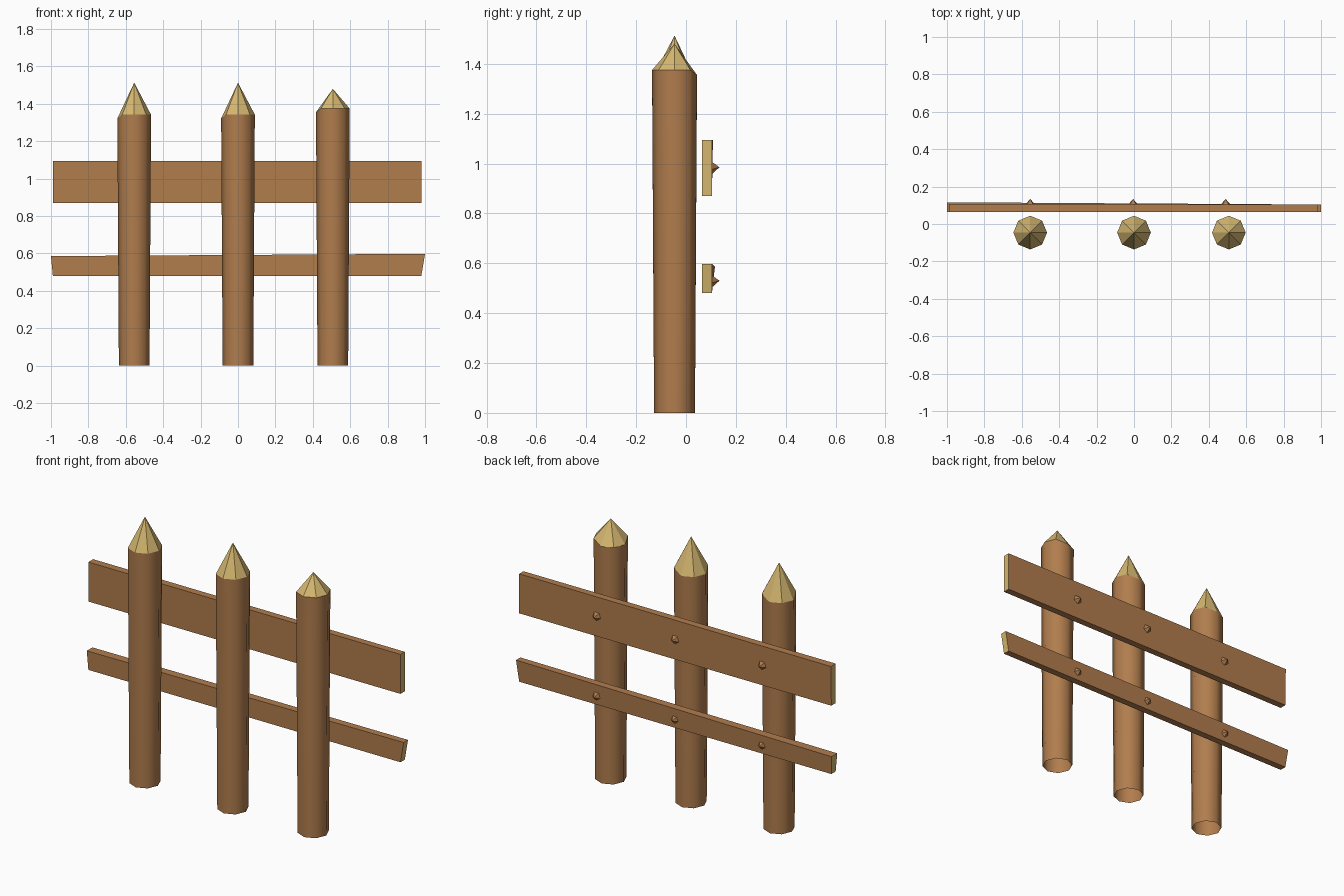
import bpy, bmesh, math
from mathutils import Vector

if "Cube" in bpy.data.objects:
    bpy.data.objects.remove(bpy.data.objects["Cube"])


def material(name, rgb):
    m = bpy.data.materials.new(name)
    m.diffuse_color = (*rgb, 1)
    m.use_nodes = True
    m.node_tree.nodes["Principled BSDF"].inputs["Base Color"].default_value = m.diffuse_color
    return m


BARK = material("brown_wood", (0.44, 0.205, 0.075))
CUT = material("pale_cut_wood", (0.66, 0.47, 0.16))


def finish(bm, name):
    me = bpy.data.meshes.new(name)
    bm.to_mesh(me)
    bm.free()
    me.materials.append(BARK)
    me.materials.append(CUT)
    ob = bpy.data.objects.new(name, me)
    bpy.context.collection.objects.link(ob)
    return ob


# Octagonal post, open underneath, with a sharpened pale tip
def post(name, x, rim_z, tip_z):
    bm = bmesh.new()
    low, high = [], []
    for i in range(8):
        a = math.tau * i / 8
        c, s = math.cos(a), math.sin(a)
        dip = 0.02 if i in (2, 3, 4) else 0  # rim is cut lower at back left
        low.append(bm.verts.new((x + 0.082 * c, -0.046 + 0.082 * s, 0)))
        high.append(bm.verts.new((x + 0.09 * c, -0.046 + 0.09 * s, rim_z - dip)))
    tip = bm.verts.new((x, -0.046, tip_z))
    for i in range(8):
        j = (i + 1) % 8
        side = bm.faces.new((low[i], low[j], high[j], high[i]))
        side.smooth = True
        cap = bm.faces.new((high[i], high[j], tip))
        cap.material_index = 1
    for e in bm.edges:
        if len({f.material_index for f in e.link_faces}) > 1:
            e.smooth = False
    finish(bm, name)


# Plank from end outlines: (x bottom, x top, z bottom, z top, y back) left and right
def plank(name, left, right):
    bm = bmesh.new()
    rings = []
    for xb, xt, zb, zt, yb in (left, right):
        pts = [(xb, 0.065, zb), (xt, 0.065, zt), (xt, yb, zt), (xb, 0.104, zb)]
        rings.append([bm.verts.new(p) for p in pts])
    for i in range(4):
        j = (i + 1) % 4
        bm.faces.new((rings[0][i], rings[0][j], rings[1][j], rings[1][i]))
    for r in rings:
        bm.faces.new(r).material_index = 1  # pale sawn ends
    bmesh.ops.recalc_face_normals(bm, faces=bm.faces)
    finish(bm, name)


# Small five-sided peg point on the back of a plank
def peg(name, x, z):
    bm = bmesh.new()
    ring = [bm.verts.new((x + 0.028 * math.cos(a), 0.103, z - 0.028 * math.sin(a)))
            for a in (math.tau * (i + 0.25) / 5 for i in range(5))]
    tip = bm.verts.new((x, 0.134, z))
    for i in range(5):
        bm.faces.new((ring[i], ring[(i + 1) % 5], tip))
    bmesh.ops.recalc_face_normals(bm, faces=bm.faces)
    for f in bm.faces:
        if f.normal.dot(Vector((0, 1, 0))) < 0:
            f.normal_flip()
    finish(bm, name)


post("left_post", -0.555, 1.342, 1.513)
post("middle_post", 0.0, 1.342, 1.513)
post("right_post", 0.507, 1.375, 1.48)

plank("upper_rail", (-0.99, -0.99, 0.87, 1.095, 0.108), (0.98, 0.98, 0.87, 1.095, 0.104))
plank("lower_rail", (-0.99, -1.0, 0.48, 0.586, 0.116), (0.98, 1.0, 0.48, 0.598, 0.104))

for side, x in (("left", -0.555), ("middle", -0.005), ("right", 0.49)):
    peg(side + "_upper_peg", x, 0.985)
    peg(side + "_lower_peg", x, 0.53)
